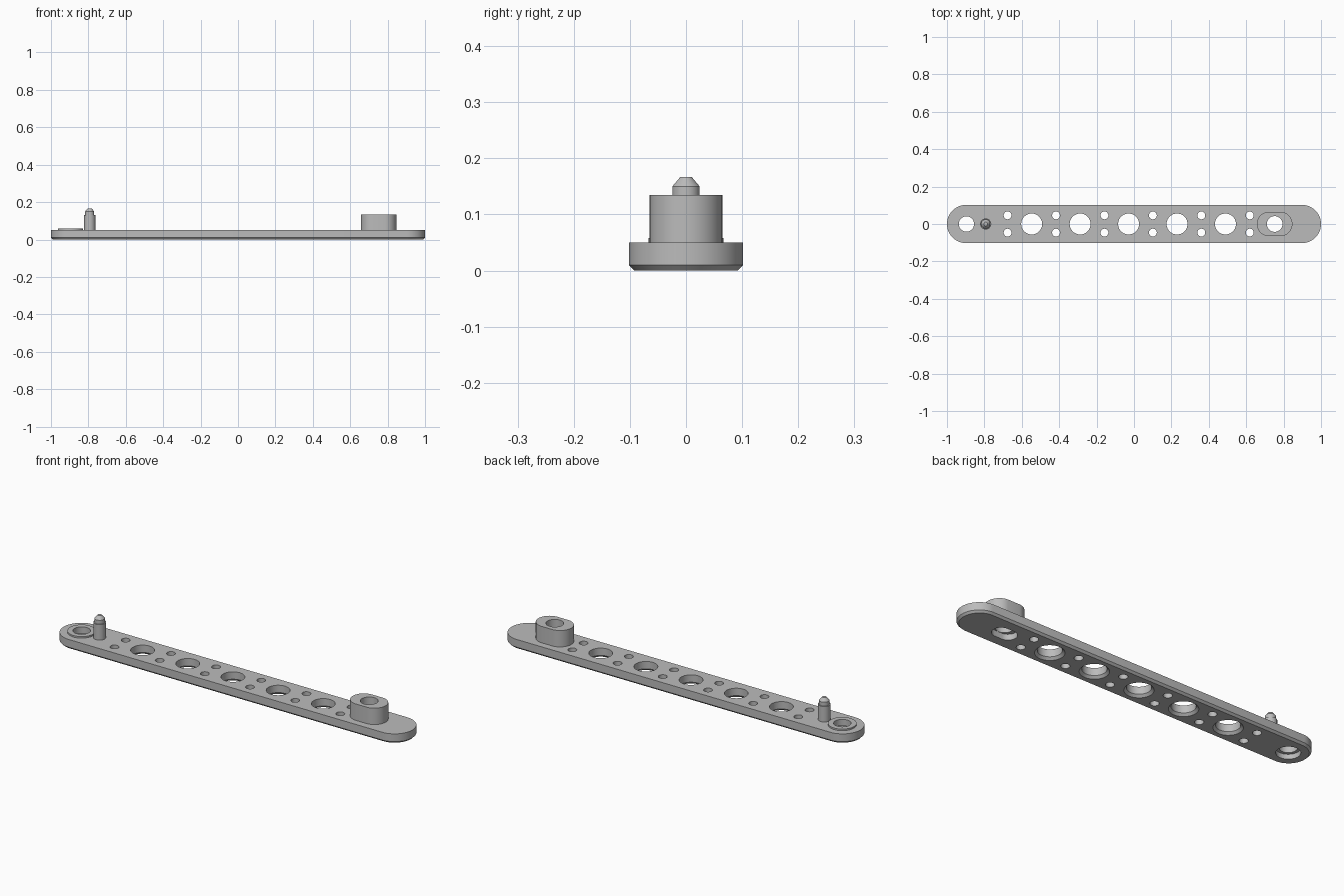
import bpy
import bmesh
import math

cube = bpy.data.objects.get("Cube")
if cube:
    bpy.data.objects.remove(cube, do_unlink=True)

grey = bpy.data.materials.new("plain grey")
grey.use_nodes = True
grey.diffuse_color = (0.5, 0.5, 0.5, 1)
grey.node_tree.nodes["Principled BSDF"].inputs["Base Color"].default_value = (0.5, 0.5, 0.5, 1)


def loft(bm, x, y, levels, segments=48):
    """Stack of rounded outlines; each level is (z, radius, half straight length along x)."""
    rings = []
    for z, r, dx in levels:
        ring = []
        for i in range(segments):
            a = 2 * math.pi * (i + 0.5) / segments
            shift = math.copysign(dx, math.cos(a))
            ring.append(bm.verts.new((x + shift + r * math.cos(a), y + r * math.sin(a), z)))
        rings.append(ring)
    for low, high in zip(rings, rings[1:]):
        for i in range(segments):
            j = (i + 1) % segments
            bm.faces.new((low[i], low[j], high[j], high[i]))
    bm.faces.new(rings[0][::-1])
    bm.faces.new(rings[-1])


def make(name, solids):
    bm = bmesh.new()
    for solid in solids:
        loft(bm, *solid)
    mesh = bpy.data.meshes.new(name)
    bm.to_mesh(mesh)
    bm.free()
    mesh.materials.append(grey)
    obj = bpy.data.objects.new(name, mesh)
    bpy.context.collection.objects.link(obj)
    return obj


def select(obj):
    bpy.ops.object.select_all(action="DESELECT")
    obj.select_set(True)
    bpy.context.view_layer.objects.active = obj


def cut(obj, cutter):
    mod = obj.modifiers.new("holes", "BOOLEAN")
    mod.operation = "DIFFERENCE"
    mod.solver = "EXACT"
    mod.object = cutter
    select(obj)
    bpy.ops.object.modifier_apply(modifier=mod.name)


# Rounded bar with chamfered underside
HALF = 0.102
STRAIGHT = 1 - HALF
bar = make("bar", [(0, 0, [(0, HALF - 0.01, STRAIGHT), (0.01, HALF, STRAIGHT), (0.05, HALF, STRAIGHT)])])

# Raised ring, oblong block and stepped pin
END_X, BLOCK_X, PIN_X = -0.896, 0.752, -0.793
ring = make("raised_ring", [(END_X, 0, [(0.045, 0.067, 0), (0.058, 0.067, 0)])])
block = make("oblong_block", [(BLOCK_X, 0, [(0.045, 0.065, 0.03), (0.135, 0.065, 0.03)])])
pin = make("locating_pin", [(PIN_X, 0, [(0.045, 0.03, 0), (0.13, 0.03, 0), (0.13, 0.0245, 0),
                                        (0.15, 0.0245, 0), (0.167, 0.01, 0)], 32)])

# Cutters: large chamfered holes, paired small holes, two stepped end holes
PITCH = 0.259
holes = []
for i in range(5):
    holes.append((-0.547 + i * PITCH, 0, [(-0.01, 0.078, 0), (0.012, 0.056, 0), (0.2, 0.056, 0)]))
for i in range(6):
    for side in (-1, 1):
        holes.append((-0.676 + i * PITCH, side * 0.046, [(-0.01, 0.021, 0), (0.2, 0.021, 0)], 24))
holes.append((END_X, 0, [(-0.01, 0.056, 0), (0.025, 0.056, 0), (0.025, 0.041, 0), (0.2, 0.041, 0)]))
holes.append((BLOCK_X, 0, [(-0.01, 0.043, 0.02), (0.03, 0.043, 0.02), (0.03, 0.042, 0), (0.2, 0.042, 0)]))
cutter = make("hole_cutter", holes)
cutter.hide_render = True

for obj in (bar, ring, block):
    cut(obj, cutter)
bpy.data.objects.remove(cutter, do_unlink=True)

for obj in (bar, ring, block, pin):
    select(obj)
    bpy.ops.object.shade_smooth_by_angle(angle=math.radians(30))
